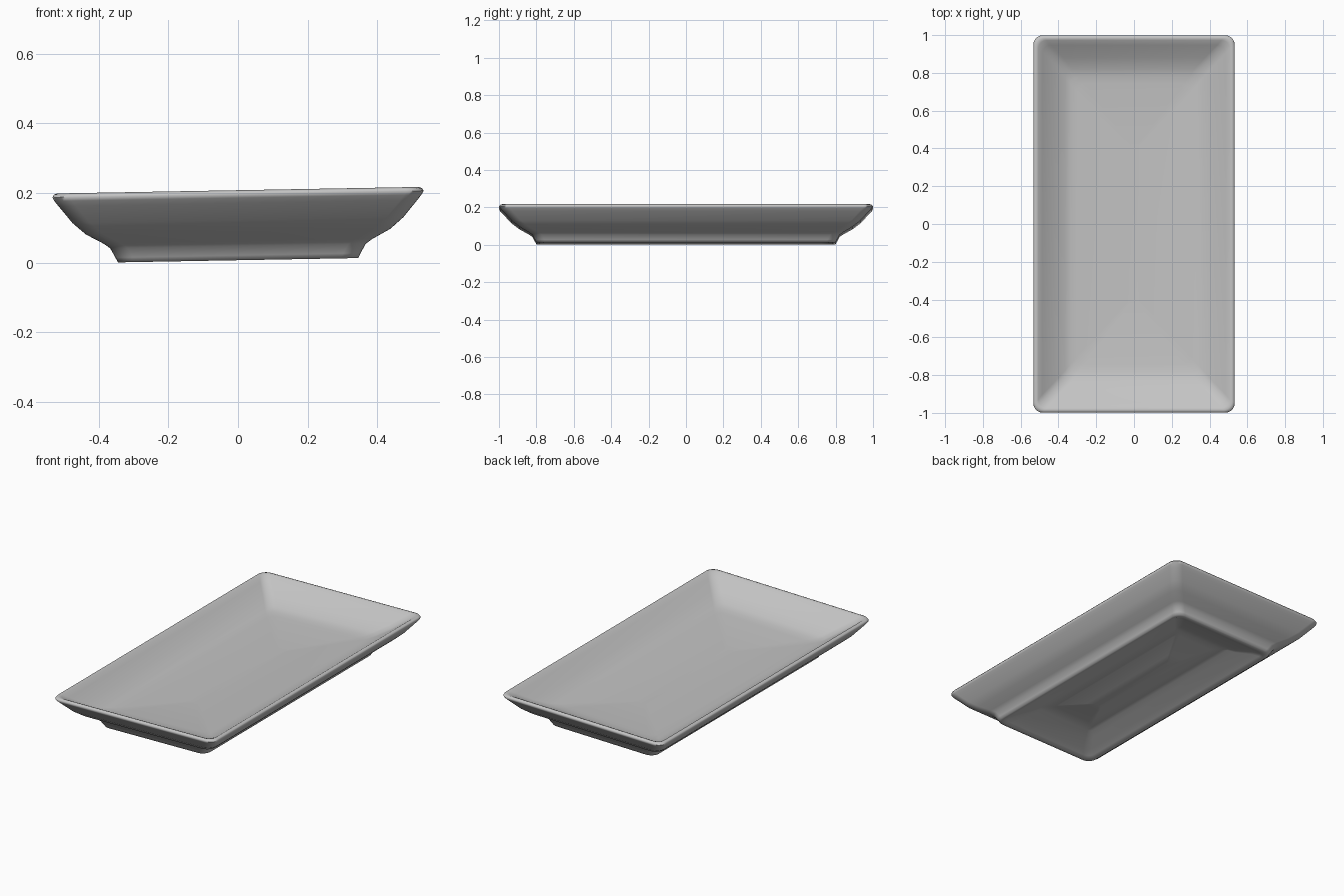
import bpy, bmesh, math

old = bpy.data.objects.get("Cube")
if old:
    bpy.data.objects.remove(old)

# Glaze colour
glaze = bpy.data.materials.new("grey_glaze")
colour = (0.55, 0.55, 0.55, 1)
glaze.use_nodes = True
glaze.diffuse_color = colour
bsdf = next(n for n in glaze.node_tree.nodes if n.type == 'BSDF_PRINCIPLED')
bsdf.inputs["Base Color"].default_value = colour

# Half width, half length, height, corner radius of each ring
UNDERSIDE = [
    (0.015, 0.32, 0.028, 0.01),
    (0.05, 0.37, 0.036, 0.01),
    (0.13, 0.53, 0.062, 0.02),
    (0.16, 0.57, 0.066, 0.02),
    (0.19, 0.61, 0.060, 0.02),
    (0.22, 0.65, 0.044, 0.03),
    (0.28, 0.73, 0.024, 0.04),
    (0.31, 0.762, 0.008, 0.04),
    (0.325, 0.78, 0.001, 0.05),
]
OUTSIDE = [
    (0.345, 0.80, 0.001, 0.05),
    (0.352, 0.807, 0.015, 0.05),
    (0.367, 0.822, 0.042, 0.05),
    (0.387, 0.842, 0.056, 0.05),
    (0.437, 0.89, 0.083, 0.05),
    (0.475, 0.933, 0.116, 0.05),
    (0.515, 0.978, 0.165, 0.05),
    (0.527, 0.992, 0.180, 0.05),
    (0.533, 0.999, 0.191, 0.05),
    (0.528, 0.994, 0.199, 0.05),
    (0.518, 0.984, 0.202, 0.045),
    (0.507, 0.973, 0.198, 0.045),
]
INSIDE_WALL = [
    (0.485, 0.947, 0.180, 0.045),
    (0.42, 0.88, 0.136, 0.045),
]
FLOOR = [
    (0.365, 0.82, 0.105, 0.045),
    (0.335, 0.78, 0.096, 0.04),
    (0.30, 0.74, 0.092, 0.04),
    (0.03, 0.42, 0.079, 0.01),
]
ARC = 6

bm = bmesh.new()


def rounded_ring(hx, hy, z, r, lean):
    ring = []
    for k, (sx, sy) in enumerate([(1, 1), (-1, 1), (-1, -1), (1, -1)]):
        for i in range(ARC + 1):
            a = math.pi / 2 * (k + i / ARC)
            x = sx * (hx - r) + r * math.cos(a)
            y = sy * (hy - r) + r * math.sin(a)
            ring.append(bm.verts.new((x, y, z + 0.006 + lean * x)))
    return ring


# The hand-made dish leans slightly to one side, its floor a little more
SECTIONS = ((UNDERSIDE, 0.018), (OUTSIDE, 0.018), (INSIDE_WALL, 0.025), (FLOOR, 0.035))
rings = [rounded_ring(*row, lean) for rows, lean in SECTIONS for row in rows]
for low, high in zip(rings, rings[1:]):
    n = len(low)
    for i in range(n):
        j = (i + 1) % n
        bm.faces.new((low[i], low[j], high[j], high[i]))
bm.faces.new(rings[0][::-1])
bm.faces.new(rings[-1])
bmesh.ops.recalc_face_normals(bm, faces=bm.faces[:])

# Serving dish
mesh = bpy.data.meshes.new("serving_dish")
bm.to_mesh(mesh)
bm.free()
mesh.materials.append(glaze)
dish = bpy.data.objects.new("serving_dish", mesh)
bpy.context.collection.objects.link(dish)
bpy.context.view_layer.objects.active = dish
dish.select_set(True)
bpy.ops.object.shade_smooth_by_angle(angle=math.radians(75))
